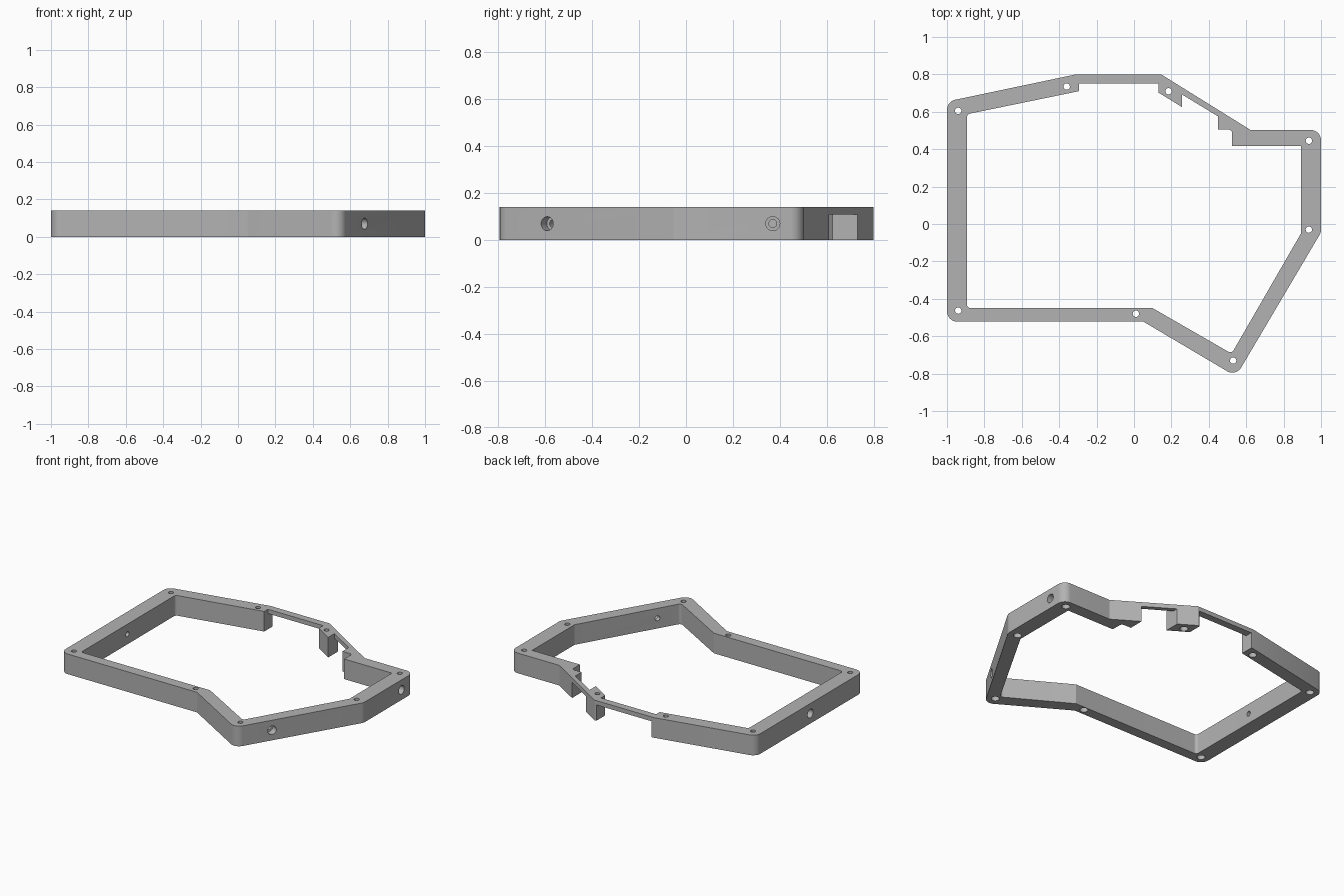
import bpy
import bmesh
import math
from mathutils import Vector, Matrix

if "Cube" in bpy.data.objects:
    bpy.data.objects.remove(bpy.data.objects["Cube"], do_unlink=True)

HEIGHT = 0.14
MID = HEIGHT / 2

grey = bpy.data.materials.new("plain grey")
grey.use_nodes = True
grey.diffuse_color = (0.45, 0.45, 0.45, 1)
grey.node_tree.nodes["Principled BSDF"].inputs["Base Color"].default_value = (0.45, 0.45, 0.45, 1)


def make_object(name, bm):
    bmesh.ops.recalc_face_normals(bm, faces=bm.faces)
    mesh = bpy.data.meshes.new(name)
    bm.to_mesh(mesh)
    bm.free()
    mesh.materials.append(grey)
    obj = bpy.data.objects.new(name, mesh)
    bpy.context.scene.collection.objects.link(obj)
    return obj


def fillet(corners, steps=8):
    """Round each (x, y, radius) corner of a closed outline."""
    path = []
    for i, (x, y, r) in enumerate(corners):
        p = Vector((x, y))
        if not r:
            path.append(p)
            continue
        a = (Vector(corners[i - 1][:2]) - p).normalized()
        b = (Vector(corners[(i + 1) % len(corners)][:2]) - p).normalized()
        half = a.angle(b) / 2
        centre = p + (a + b).normalized() * (r / math.sin(half))
        start = p + a * (r / math.tan(half)) - centre
        end = p + b * (r / math.tan(half)) - centre
        for k in range(steps + 1):
            t = k / steps
            path.append(centre + (start * (1 - t) + end * t).normalized() * r)
    return path


def prism(name, outline, z0, z1):
    bm = bmesh.new()
    face = bm.faces.new([bm.verts.new((p[0], p[1], z0)) for p in outline])
    top = bmesh.ops.extrude_face_region(bm, geom=[face])["geom"]
    bmesh.ops.translate(bm, vec=(0, 0, z1 - z0),
                        verts=[v for v in top if isinstance(v, bmesh.types.BMVert)])
    return make_object(name, bm)


def rod(name, start, end, radius):
    start, end = Vector(start), Vector(end)
    turn = (end - start).to_track_quat('Z', 'Y').to_matrix().to_4x4()
    bm = bmesh.new()
    bmesh.ops.create_cone(bm, cap_ends=True, segments=24, radius1=radius, radius2=radius,
                          depth=(end - start).length,
                          matrix=Matrix.Translation((start + end) / 2) @ turn)
    return make_object(name, bm)


def cut(target, cutter):
    cutter.hide_render = True
    mod = target.modifiers.new("cut", 'BOOLEAN')
    mod.operation = 'DIFFERENCE'
    mod.solver = 'EXACT'
    mod.object = cutter
    bpy.context.view_layer.objects.active = target
    bpy.ops.object.modifier_apply(modifier=mod.name)
    bpy.data.objects.remove(cutter, do_unlink=True)


# Outer wall outline, and the opening with its screw posts
outer = [(-1, -0.522, 0.055), (0.05, -0.522, 0), (0.545, -0.815, 0.055), (1, -0.045, 0.055),
         (1, 0.503, 0.055), (0.623, 0.503, 0), (0.145, 0.8, 0), (-0.31, 0.8, 0),
         (-1, 0.655, 0.055)]
inner = [(-0.893, -0.45, 0.02), (0.1, -0.45, 0), (0.522, -0.693, 0.02), (0.893, -0.05, 0),
         (0.893, 0.418, 0), (0.525, 0.418, 0), (0.525, 0.505, 0.02), (0.45, 0.505, 0),
         (0.45, 0.575, 0), (0.257, 0.692, 0), (0.257, 0.625, 0), (0.13, 0.703, 0),
         (0.13, 0.75, 0), (-0.295, 0.75, 0), (-0.295, 0.71, 0), (-0.893, 0.587, 0.02)]
frame = prism("case_frame", fillet(outer), 0, HEIGHT)
cut(frame, prism("opening", fillet(inner), -0.1, 0.3))

# Port gaps under the thin rear bridges
for x0, x1, y0, y1 in ((-0.295, 0.13, 0.7, 0.9), (0.257, 0.45, 0.55, 0.9)):
    cut(frame, prism("port_gap", [(x0, y0), (x1, y0), (x1, y1), (x0, y1)], -0.1, 0.11))

# Vertical screw holes, wider from below
for x, y in ((-0.94, 0.605), (-0.36, 0.735), (0.185, 0.71), (0.935, 0.445),
             (0.935, -0.03), (0.53, -0.73), (0.01, -0.48), (-0.94, -0.463)):
    cut(frame, rod("screw_hole", (x, y, -0.1), (x, y, 0.3), 0.017))
    cut(frame, rod("screw_recess", (x, y, -0.1), (x, y, 0.07), 0.026))

# Stepped holes through the side walls
slope = math.radians(30)
for x, y, dx, dy in ((1, 0.37, 1, 0), (-1, 0.06, -1, 0),
                     (0.677, -0.592, math.cos(slope), -math.sin(slope))):
    p, d = Vector((x, y, MID)), Vector((dx, dy, 0))
    cut(frame, rod("side_hole", p - d * 0.2, p + d * 0.1, 0.017))
    cut(frame, rod("side_recess", p - d * 0.05, p + d * 0.1, 0.03))

# Smooth the rounded corners and holes, keep the edges crisp
bpy.ops.object.select_all(action='DESELECT')
frame.select_set(True)
bpy.context.view_layer.objects.active = frame
bpy.ops.object.shade_smooth_by_angle(angle=math.radians(25))
